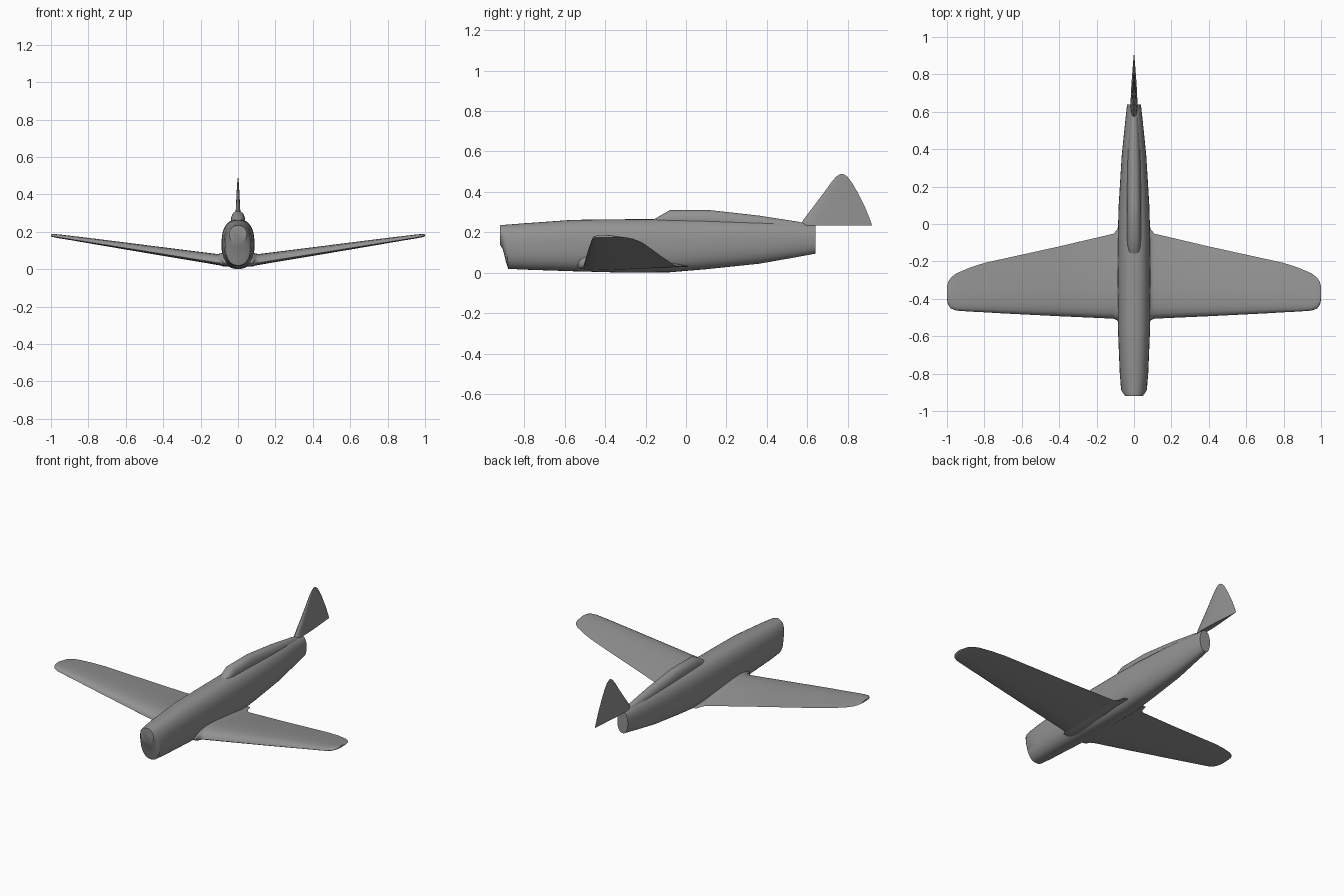
import bpy, bmesh, math
from mathutils import Vector

if "Cube" in bpy.data.objects:
    bpy.data.objects.remove(bpy.data.objects["Cube"], do_unlink=True)

grey = bpy.data.materials.new("plain grey")
grey.use_nodes = True
colour = (0.29, 0.29, 0.29, 1)
grey.diffuse_color = colour
grey.node_tree.nodes["Principled BSDF"].inputs["Base Color"].default_value = colour


def loft(name, rings, mirror=False, angle=35):
    """Skin a list of closed rings, cap both ends, shade smooth."""
    bm = bmesh.new()
    loops = [[bm.verts.new(p) for p in ring] for ring in rings]
    for a, b in zip(loops, loops[1:]):
        for i in range(len(a)):
            j = (i + 1) % len(a)
            bm.faces.new((a[i], a[j], b[j], b[i]))
    bm.faces.new(loops[0])
    bm.faces.new(loops[-1])
    if mirror:
        bmesh.ops.delete(bm, geom=[f for f in bm.faces if all(abs(v.co.x) < 1e-6 for v in f.verts)],
                         context='FACES_ONLY')
    bmesh.ops.recalc_face_normals(bm, faces=bm.faces)
    mesh = bpy.data.meshes.new(name)
    bm.to_mesh(mesh)
    bm.free()
    mesh.materials.append(grey)
    obj = bpy.data.objects.new(name, mesh)
    bpy.context.collection.objects.link(obj)
    bpy.ops.object.select_all(action='DESELECT')
    obj.select_set(True)
    bpy.context.view_layer.objects.active = obj
    bpy.ops.object.shade_smooth_by_angle(angle=math.radians(angle))
    if mirror:
        obj.modifiers.new("mirror", 'MIRROR')
    return obj


def oval(y, w, low, high, power=2.0, shear=0.0, n=40):
    """Upright superellipse ring; shear pushes its lower edge back."""
    ring = []
    for i in range(n):
        t = 2 * math.pi * i / n
        c, s = math.cos(t), math.sin(t)
        x = w * math.copysign(abs(c) ** (2 / power), c)
        z = (low + high) / 2 + (high - low) / 2 * math.copysign(abs(s) ** (2 / power), s)
        ring.append(Vector((x, y + shear * (high - z), z)))
    return ring


def section(front, back, up, down, n=12):
    """Aerofoil outline as (chord position, offset) pairs."""
    fr = [0.5 - 0.5 * math.cos(math.pi * i / n) for i in range(n + 1)]
    def depth(s):
        return 2.6 * (math.sqrt(s) - s) * (1.25 - 0.25 * s) / 0.77
    top = [(front + (back - front) * s, up * depth(s)) for s in fr]
    low = [(front + (back - front) * s, -down * depth(s)) for s in fr[-2:0:-1]]
    return top + low


# Fuselage with round nose disc, sloping chin and cut-off tail
loft("fuselage", [
    oval(-0.92, 0.047, 0.14, 0.235),
    oval(-0.912, 0.055, 0.115, 0.236, 2.1, 0.06),
    oval(-0.905, 0.063, 0.055, 0.237, 2.2, 0.08),
    oval(-0.89, 0.069, 0.02, 0.238, 2.3, 0.05),
    oval(-0.8, 0.076, 0.016, 0.245, 2.4),
    oval(-0.56, 0.086, 0.008, 0.262, 2.5),
    oval(-0.3, 0.088, 0.001, 0.265, 2.5),
    oval(-0.08, 0.087, 0.003, 0.266, 2.5),
    oval(0.1, 0.082, 0.018, 0.264, 2.4),
    oval(0.36, 0.066, 0.045, 0.256, 2.3),
    oval(0.52, 0.05, 0.073, 0.247, 2.2),
    oval(0.64, 0.037, 0.095, 0.235, 2.2)])

# Canopy fairing into the spine
loft("canopy_and_spine", [
    oval(-0.16, 0.032, 0.2, 0.264, 2.6),
    oval(-0.08, 0.037, 0.2, 0.31, 2.4),
    oval(0.12, 0.038, 0.2, 0.31, 2.3),
    oval(0.36, 0.034, 0.18, 0.283, 2.2),
    oval(0.56, 0.025, 0.18, 0.252),
    oval(0.63, 0.02, 0.18, 0.234)])

# Wings: span position, leading edge, trailing edge, upper and lower depth
stations = [
    (0.0, -0.55, 0.03, 0.07, 0.022), (0.08, -0.535, 0.01, 0.06, 0.018),
    (0.09, -0.515, -0.03, 0.052, 0.014), (0.11, -0.506, -0.052, 0.046, 0.012),
    (0.4, -0.493, -0.12, 0.036, 0.01), (0.7, -0.478, -0.186, 0.026, 0.007),
    (0.8, -0.472, -0.208, 0.022, 0.006), (0.88, -0.468, -0.234, 0.019, 0.005),
    (0.95, -0.463, -0.264, 0.016, 0.005), (0.98, -0.451, -0.288, 0.014, 0.004),
    (0.994, -0.432, -0.31, 0.012, 0.003), (1.0, -0.405, -0.335, 0.009, 0.002)]
wing = []
for x, lead, trail, up, down in stations:
    z = 0.033 + 0.16 * max(x - 0.1, 0)
    wing.append([Vector((x, y, z + dz)) for y, dz in section(lead, trail, up, down)])
loft("wings", wing, mirror=True, angle=50)

# Tail fin: height, leading edge, trailing edge, half thickness
fin = []
for z, lead, trail, half in [
        (0.235, 0.565, 0.92, 0.018), (0.265, 0.582, 0.909, 0.016),
        (0.32, 0.624, 0.887, 0.012), (0.4, 0.684, 0.847, 0.008),
        (0.45, 0.72, 0.818, 0.005), (0.475, 0.742, 0.798, 0.003),
        (0.485, 0.757, 0.784, 0.002), (0.488, 0.766, 0.776, 0.001)]:
    fin.append([Vector((dx, y, z)) for y, dx in section(lead, trail, half, half)])
loft("tail_fin", fin, angle=50)
